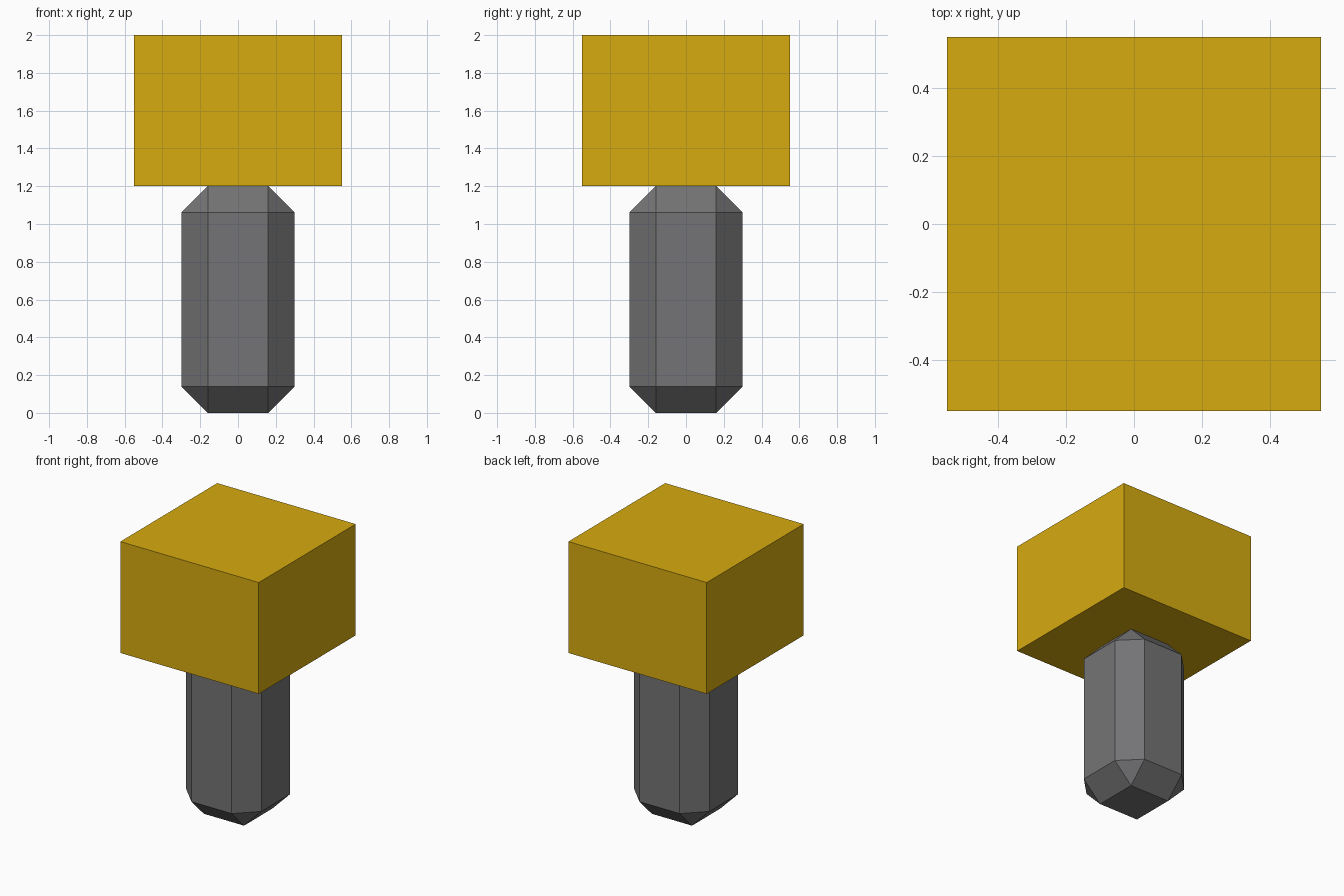
import bpy
import bmesh

if "Cube" in bpy.data.objects:
    bpy.data.objects.remove(bpy.data.objects["Cube"])


def material(name, rgb):
    m = bpy.data.materials.new(name)
    m.diffuse_color = (*rgb, 1.0)
    m.use_nodes = True
    m.node_tree.nodes["Principled BSDF"].inputs["Base Color"].default_value = m.diffuse_color
    return m


def block(name, size, z0, mat, chamfer=0.0):
    """Box standing on z0, optionally with all edges chamfered."""
    bm = bmesh.new()
    bmesh.ops.create_cube(bm, size=1.0)
    for v in bm.verts:
        v.co = (v.co.x * size[0], v.co.y * size[1], (v.co.z + 0.5) * size[2])
    if chamfer:
        bmesh.ops.bevel(bm, geom=bm.edges[:], offset=chamfer, offset_type='OFFSET',
                        segments=1, affect='EDGES')
    bmesh.ops.recalc_face_normals(bm, faces=bm.faces[:])
    mesh = bpy.data.meshes.new(name)
    bm.to_mesh(mesh)
    bm.free()
    mesh.materials.append(mat)
    ob = bpy.data.objects.new(name, mesh)
    ob.location.z = z0
    bpy.context.collection.objects.link(ob)
    return ob


gold = material("gold", (0.68, 0.41, 0.005))
grey = material("dark grey", (0.175, 0.175, 0.18))

# Chamfered post and the plain block on top of it
block("post", (0.6, 0.6, 1.2), 0.0, grey, chamfer=0.14)
block("top_block", (1.1, 1.1, 0.8), 1.2, gold)
